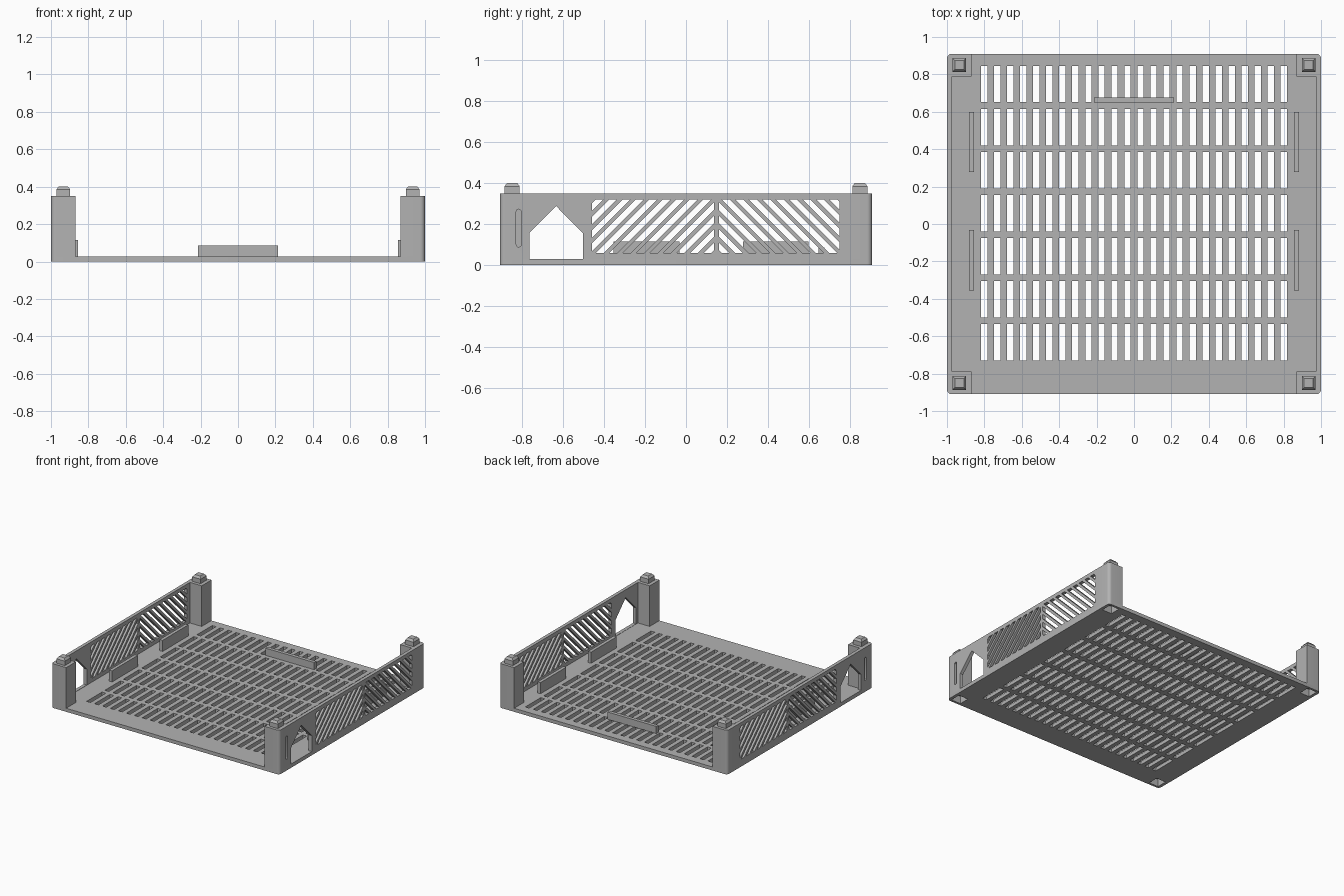
import bpy, bmesh, math
from mathutils import Vector

old = bpy.data.objects.get("Cube")
if old:
    bpy.data.objects.remove(old, do_unlink=True)

HX, HY = 1.0, 0.91            # half width and half depth
FLOOR, TOP, WALL = 0.028, 0.35, 0.027
POST_X, POST_Y = 0.87, 0.788  # inner faces of the corner posts
PEG_X, PEG_Y = 0.934, 0.85
SIGNS = [(sx, sy) for sx in (-1, 1) for sy in (-1, 1)]

grey = bpy.data.materials.new("light grey plastic")
grey.use_nodes = True
COLOUR = (0.45, 0.45, 0.45, 1)
grey.diffuse_color = COLOUR
grey.node_tree.nodes["Principled BSDF"].inputs["Base Color"].default_value = COLOUR


def add_box(bm, x0, x1, y0, y1, z0, z1):
    """Add a box to bm and return its vertices."""
    verts = bmesh.ops.create_cube(bm, size=1)["verts"]
    for v in verts:
        v.co = Vector(((x0 + x1) / 2 + v.co.x * (x1 - x0),
                       (y0 + y1) / 2 + v.co.y * (y1 - y0),
                       (z0 + z1) / 2 + v.co.z * (z1 - z0)))
    return verts


def add_prism(bm, outline, x0, x1):
    """Extrude a (y, z) outline along x."""
    face = bm.faces.new([bm.verts.new((x0, y, z)) for y, z in outline])
    new = bmesh.ops.extrude_face_region(bm, geom=[face])["geom"]
    for v in new:
        if isinstance(v, bmesh.types.BMVert):
            v.co.x = x1


def round_corners(bm, radius=0.025):
    """Round the upright edges at the outer corners of the tray."""
    edges = [e for e in bm.edges if all(
        abs(abs(v.co.x) - HX) < 1e-4 and abs(abs(v.co.y) - HY) < 1e-4 for v in e.verts)
        and abs(e.verts[0].co.z - e.verts[1].co.z) > 1e-3]
    bmesh.ops.bevel(bm, geom=edges, offset=radius, segments=6, profile=0.5, affect="EDGES")


def make(name, bm, smooth=False):
    bmesh.ops.recalc_face_normals(bm, faces=bm.faces[:])
    mesh = bpy.data.meshes.new(name)
    bm.to_mesh(mesh)
    bm.free()
    mesh.materials.append(grey)
    obj = bpy.data.objects.new(name, mesh)
    bpy.context.collection.objects.link(obj)
    if smooth:
        smooth_edges(obj)
    return obj


def smooth_edges(obj):
    bpy.ops.object.select_all(action="DESELECT")
    obj.select_set(True)
    bpy.context.view_layer.objects.active = obj
    bpy.ops.object.shade_smooth_by_angle(angle=math.radians(30))


def cut(obj, cutter_bm):
    """Subtract the cutter from obj, then discard the cutter."""
    cutter = make("cutter", cutter_bm)
    cutter.hide_render = True
    mod = obj.modifiers.new("cut", "BOOLEAN")
    mod.operation, mod.solver, mod.object = "DIFFERENCE", "EXACT", cutter
    graph = bpy.context.evaluated_depsgraph_get()
    mesh = bpy.data.meshes.new_from_object(obj.evaluated_get(graph))
    obj.modifiers.clear()
    obj.data = mesh
    bpy.data.objects.remove(cutter, do_unlink=True)


def add_sockets(bm):
    """Square sockets under the posts, which take the pegs of a tray below."""
    r = 0.042
    for sx, sy in SIGNS:
        x, y = sx * PEG_X, sy * PEG_Y
        add_box(bm, x - r, x + r, y - r, y + r, -0.02, 0.06)


# Floor with a grid of slots
bm = bmesh.new()
add_box(bm, -HX, HX, -HY, HY, 0, FLOOR)
round_corners(bm)
floor = make("floor", bm)
bm = bmesh.new()
for col in range(24):
    x = (col - 11.5) * 0.0696
    for row in range(7):
        y = 0.748 - row * 0.23
        add_box(bm, x - 0.017, x + 0.017, y - 0.097, y + 0.097, -0.02, FLOOR + 0.02)
add_sockets(bm)
cut(floor, bm)
smooth_edges(floor)


def add_hatch(bm, y0, y1, slope, x0, x1):
    """Diagonal slots clipped to a rectangular panel."""
    z0, z1, pitch, half = 0.058, 0.32, 0.0465, 0.0135
    normal = Vector((0, -slope, 1)).normalized()
    corner = Vector((0, y1 if slope > 0 else y0, z0))
    span = (y1 - y0 + z1 - z0) / math.sqrt(2)
    for i in range(int(span / pitch) + 1):
        mid = (i + 0.5) * pitch
        piece = bmesh.new()
        add_box(piece, x0, x1, y0, y1, z0, z1)
        for side in (-1, 1):
            res = bmesh.ops.bisect_plane(
                piece, geom=piece.verts[:] + piece.edges[:] + piece.faces[:],
                plane_co=corner + normal * (mid + side * half),
                plane_no=normal * side, clear_outer=True)
            rim = [e for e in res["geom_cut"] if isinstance(e, bmesh.types.BMEdge)]
            if rim:
                bmesh.ops.contextual_create(piece, geom=rim)
        temp = bpy.data.meshes.new("piece")
        piece.to_mesh(temp)
        piece.free()
        bm.from_mesh(temp)
        bpy.data.meshes.remove(temp)


# Side walls with a gabled opening and two hatched vents
for side, sx in (("right", -1), ("left", 1)):
    xs = sorted((sx * (HX - WALL), sx * HX))
    bm = bmesh.new()
    add_box(bm, *xs, -POST_Y, POST_Y, FLOOR, TOP)
    wall = make(side + "_wall", bm)
    bm = bmesh.new()
    lo, hi = xs[0] - 0.02, xs[1] + 0.02
    add_prism(bm, [(-0.766, 0.03), (-0.504, 0.03), (-0.504, 0.156),
                   (-0.635, 0.288), (-0.766, 0.156)], lo, hi)
    add_hatch(bm, -0.459, 0.137, 1, lo, hi)
    add_hatch(bm, 0.161, 0.751, -1, lo, hi)
    cut(wall, bm)

# Corner posts, each with a chamfered peg on top
for sx, sy in SIGNS:
    name = ("front" if sy < 0 else "back") + ("_right" if sx < 0 else "_left")
    bm = bmesh.new()
    add_box(bm, *sorted((sx * POST_X, sx * HX)), *sorted((sy * POST_Y, sy * HY)), FLOOR, TOP)
    round_corners(bm)
    post = make(name + "_post", bm)
    bm = bmesh.new()
    add_sockets(bm)
    if sy < 0:
        # narrow round-ended slit in the outer face
        r, outline = 0.012, []
        for i in range(14):
            a = math.pi * (i if i < 7 else i - 1) / 6
            outline.append((-0.818 + r * math.cos(a),
                            (0.261 if i < 7 else 0.1) + r * math.sin(a)))
        add_prism(bm, outline, sx * 0.95, sx * 1.02)
    cut(post, bm)
    smooth_edges(post)

    bm = bmesh.new()
    x, y, r = sx * PEG_X, sy * PEG_Y, 0.037
    add_box(bm, x - r, x + r, y - r, y + r, TOP, 0.385)
    top = max(bm.faces, key=lambda f: f.calc_center_median().z)
    cap = bmesh.ops.extrude_face_region(bm, geom=[top])["geom"]
    bm.faces.remove(top)
    for v in cap:
        if isinstance(v, bmesh.types.BMVert):
            v.co = Vector((x + (v.co.x - x) * 0.65, y + (v.co.y - y) * 0.65, 0.402))
    make(name + "_peg", bm)

# Low guide rails standing on the floor
for side, sx in (("right", -1), ("left", 1)):
    for place, y0 in (("front", -0.355), ("back", 0.278)):
        bm = bmesh.new()
        add_box(bm, *sorted((sx * 0.856, sx * 0.882)), y0, y0 + 0.322, FLOOR, 0.116)
        make(f"{side}_{place}_rail", bm)
bm = bmesh.new()
add_box(bm, -0.213, 0.213, 0.649, 0.677, FLOOR, 0.085)
make("back_rail", bm)
